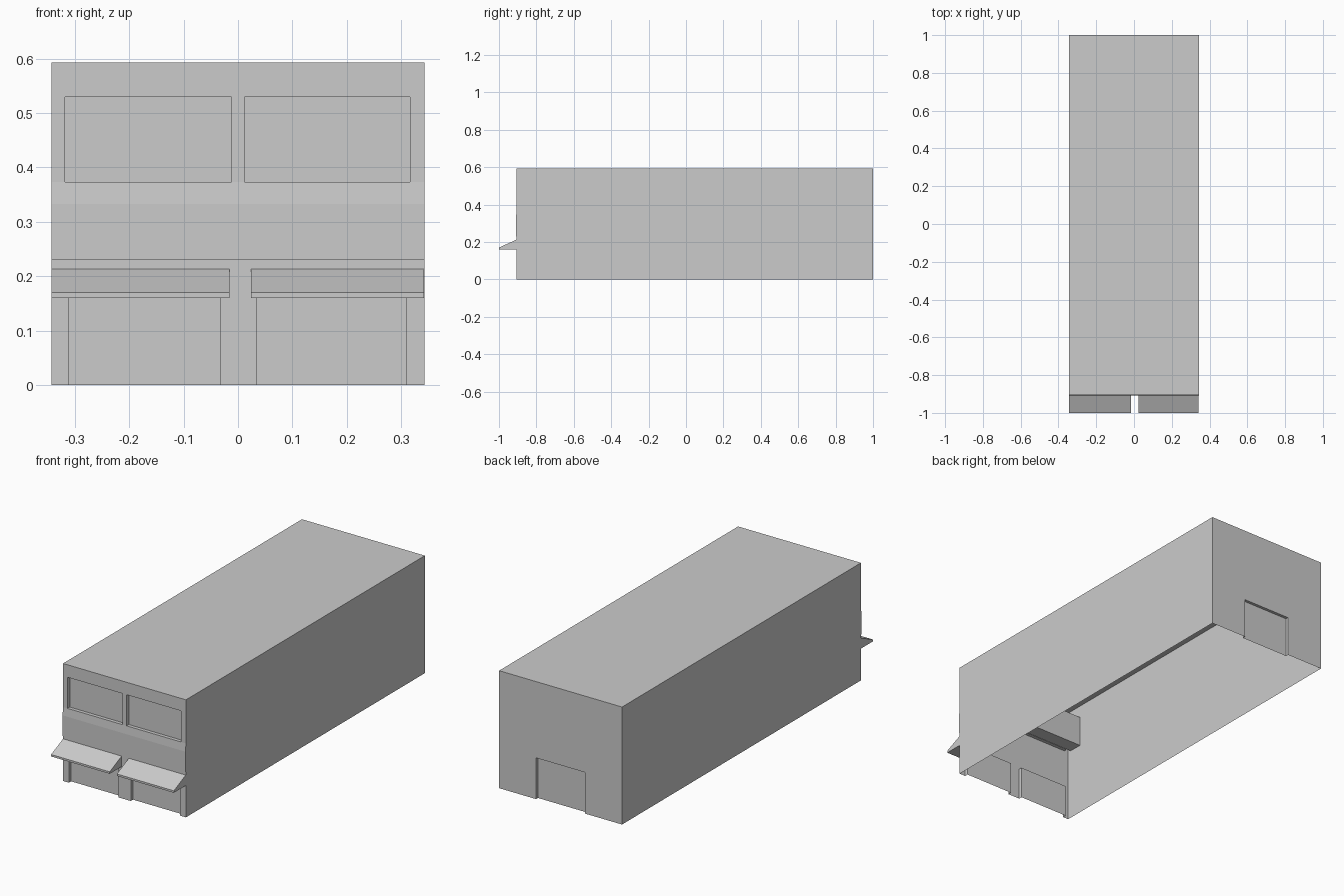
import bpy
from mathutils import Vector
import bmesh

if "Cube" in bpy.data.objects:
    bpy.data.objects.remove(bpy.data.objects["Cube"])

HALF, FRONT, BACK, TOP = 0.343, -0.905, 1.0, 0.593

grey = bpy.data.materials.new("plain grey")
grey.use_nodes = True
colour = (0.6, 0.6, 0.6, 1)
grey.diffuse_color = colour
grey.node_tree.nodes["Principled BSDF"].inputs["Base Color"].default_value = colour


def finish(name, bm):
    bmesh.ops.remove_doubles(bm, verts=bm.verts, dist=1e-5)
    mesh = bpy.data.meshes.new(name)
    bm.to_mesh(mesh)
    bm.free()
    mesh.materials.append(grey)
    obj = bpy.data.objects.new(name, mesh)
    bpy.context.collection.objects.link(obj)
    return obj


def quad(bm, points, normal):
    """Add a face turned to look along the given normal."""
    face = bm.faces.new([bm.verts.new(p) for p in points])
    face.normal_update()
    if face.normal.dot(Vector(normal)) < 0:
        face.normal_flip()


def wall(name, y, inward, holes, depth):
    """Upright wall with rectangular recesses given as (x0, x1, z0, z1)."""
    bm = bmesh.new()
    xs = sorted({-HALF, HALF, *[v for h in holes for v in h[:2]]})
    zs = sorted({0, TOP, *[v for h in holes for v in h[2:]]})

    def sunk(x, z):
        return any(a < x < b and c < z < d for a, b, c, d in holes)

    deep = y + inward * depth
    for x0, x1 in zip(xs, xs[1:]):
        for z0, z1 in zip(zs, zs[1:]):
            mx, mz = (x0 + x1) / 2, (z0 + z1) / 2
            hole = sunk(mx, mz)
            p = deep if hole else y
            quad(bm, [(x0, p, z0), (x1, p, z0), (x1, p, z1), (x0, p, z1)], (0, -inward, 0))
            if not hole:
                continue
            # reveals around the recess
            e = 1e-4
            for x, side in ((x0, -1), (x1, 1)):
                if not sunk(x + side * e, mz):
                    quad(bm, [(x, y, z0), (x, deep, z0), (x, deep, z1), (x, y, z1)], (-side, 0, 0))
            for z, side in ((z0, -1), (z1, 1)):
                if z > 0 and not sunk(mx, z + side * e):
                    quad(bm, [(x0, y, z), (x1, y, z), (x1, deep, z), (x0, deep, z)], (0, 0, -side))
    return finish(name, bm)


def prism(name, x0, x1, profile):
    """Solid with a (y, z) profile running along x."""
    bm = bmesh.new()
    face = bm.faces.new([bm.verts.new((x0, y, z)) for y, z in profile])
    out = bmesh.ops.extrude_face_region(bm, geom=[face])
    moved = [v for v in out["geom"] if isinstance(v, bmesh.types.BMVert)]
    bmesh.ops.translate(bm, verts=moved, vec=(x1 - x0, 0, 0))
    bmesh.ops.recalc_face_normals(bm, faces=bm.faces)
    return finish(name, bm)


# roof and side walls, open underneath
bm = bmesh.new()
for s in (-1, 1):
    x = s * HALF
    quad(bm, [(x, FRONT, 0), (x, BACK, 0), (x, BACK, TOP), (x, FRONT, TOP)], (s, 0, 0))
quad(bm, [(-HALF, FRONT, TOP), (HALF, FRONT, TOP), (HALF, BACK, TOP), (-HALF, BACK, TOP)], (0, 0, 1))
finish("roof_and_sides", bm)

# front wall with two windows and two shop doorways, back wall with one door
wall("front_wall", FRONT, 1, [
    (-0.318, -0.012, 0.373, 0.53), (0.012, 0.316, 0.373, 0.53),
    (-0.311, -0.033, 0, 0.165), (0.035, 0.309, 0, 0.165)], 0.018)
wall("back_wall", BACK, -1, [(-0.135, 0.137, 0, 0.208)], 0.015)

# shallow sign band with a bevelled top
prism("sign_band", -HALF, HALF, [
    (FRONT, 0.23), (FRONT - 0.004, 0.23), (FRONT - 0.004, 0.333), (FRONT, 0.373)])

# wedge awnings over the doorways
for name, x0, x1 in (("right_awning", -HALF, -0.016), ("left_awning", 0.024, 0.342)):
    prism(name, x0, x1, [(FRONT, 0.16), (-1, 0.16), (-1, 0.17), (FRONT, 0.213)])

# closed display box behind the windows
prism("window_box", -HALF + 0.001, HALF - 0.001, [
    (FRONT + 0.02, 0.373), (FRONT + 0.09, 0.373), (FRONT + 0.09, 0.53), (FRONT + 0.02, 0.53)])
